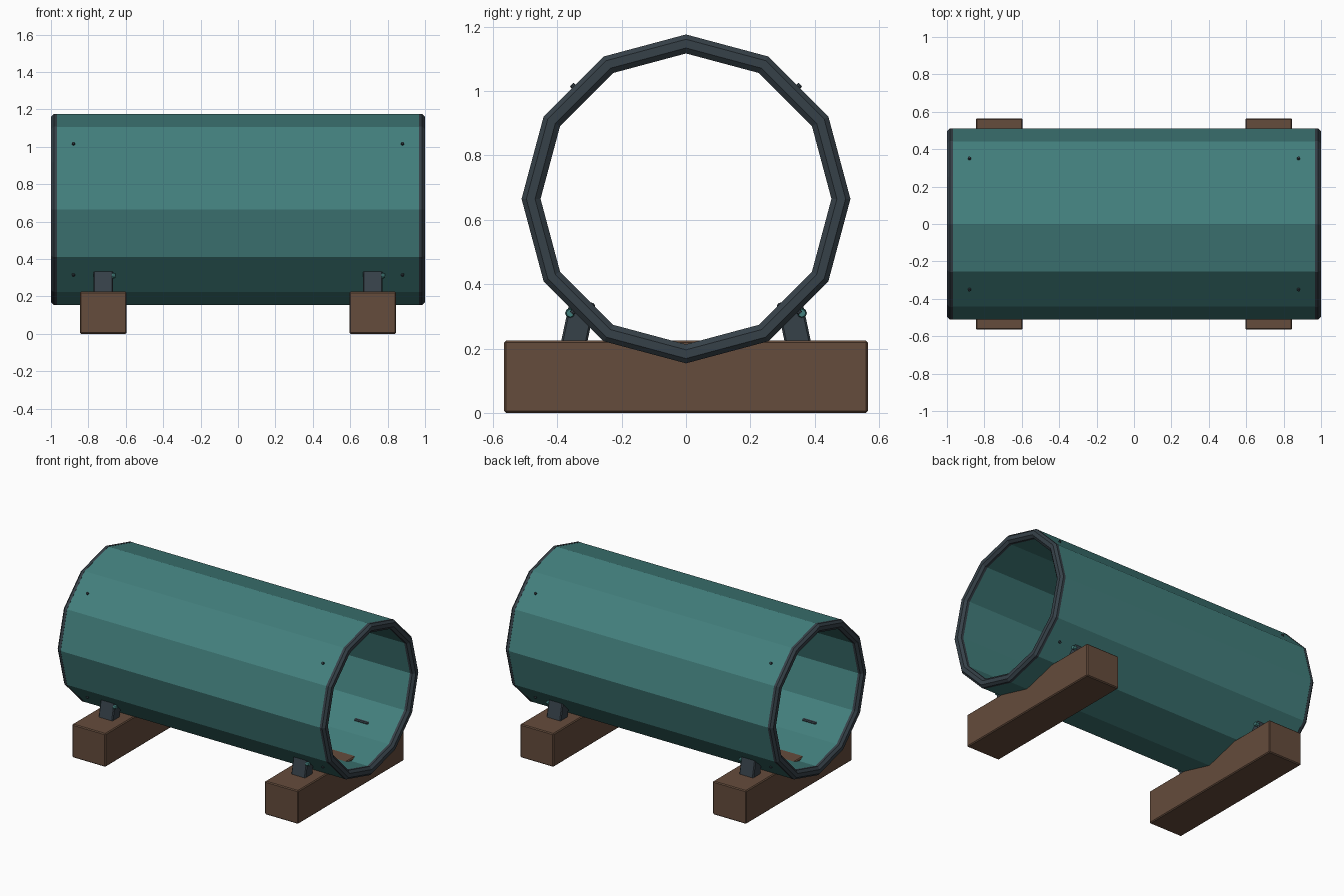
import bpy, bmesh, math
from mathutils import Matrix, Vector

default = bpy.data.objects.get("Cube")
if default:
    bpy.data.objects.remove(default, do_unlink=True)

SIDES, RADIUS, AXIS_Z = 12, 0.51, 0.665


def material(name, rgb):
    m = bpy.data.materials.new(name)
    m.use_nodes = True
    m.diffuse_color = (*rgb, 1)
    m.node_tree.nodes["Principled BSDF"].inputs["Base Color"].default_value = (*rgb, 1)
    return m


teal = material("teal_paint", (0.056, 0.215, 0.207))
steel = material("dark_steel", (0.037, 0.053, 0.066))
wood = material("brown_wood", (0.13, 0.072, 0.045))


def finish(name, bm, mat):
    bmesh.ops.recalc_face_normals(bm, faces=bm.faces)
    mesh = bpy.data.meshes.new(name)
    bm.to_mesh(mesh)
    bm.free()
    mesh.materials.append(mat)
    obj = bpy.data.objects.new(name, mesh)
    bpy.context.collection.objects.link(obj)
    return obj


def ring(name, profile, mat):
    """Sweep a closed (x, radius) profile around the tube axis."""
    bm = bmesh.new()
    loops = []
    for i in range(SIDES):
        a = math.tau * i / SIDES
        loops.append([bm.verts.new((x, r * math.sin(a), AXIS_Z + r * math.cos(a)))
                      for x, r in profile])
    n = len(profile)
    for i in range(SIDES):
        here, there = loops[i], loops[(i + 1) % SIDES]
        for j in range(n):
            k = (j + 1) % n
            bm.faces.new((here[j], here[k], there[k], there[j]))
    return finish(name, bm, mat)


def block(name, centre, size, tilt, mat, bevel):
    bm = bmesh.new()
    bmesh.ops.create_cube(bm, size=1, matrix=Matrix.Diagonal((*size, 1)))
    bmesh.ops.bevel(bm, geom=bm.edges[:], offset=bevel, segments=1, affect='EDGES')
    bm.transform(Matrix.Translation(centre) @ Matrix.Rotation(tilt, 4, 'X'))
    return finish(name, bm, mat)


def stud(name, centre, direction, radius, length, mat):
    bm = bmesh.new()
    turn = Vector(direction).to_track_quat('Z', 'Y').to_matrix().to_4x4()
    bmesh.ops.create_cone(bm, cap_ends=True, segments=8, radius1=radius,
                          radius2=radius * 0.75, depth=length,
                          matrix=Matrix.Translation(centre) @ turn)
    return finish(name, bm, mat)


# Open twelve-sided tube
ring("tube_shell", [(-0.975, RADIUS), (0.975, RADIUS),
                    (0.975, 0.453), (-0.975, 0.453)], teal)

for s, side in ((-1, "right"), (1, "left")):
    # Chamfered end rim
    rim = [(0.968, RADIUS + 0.001), (0.985, RADIUS + 0.001), (1.0, 0.496),
           (1.0, 0.469), (0.985, 0.452), (0.968, 0.452)]
    ring(f"end_rim_{side}", [(s * x, r) for x, r in rim], steel)

    # Timber cross beam
    bx = s * 0.72
    block(f"beam_{side}", (bx, 0, 0.1125), (0.25, 1.13, 0.225), 0, wood, 0.006)

    for t, end in ((-1, "front"), (1, "back")):
        # Leaning bracket with a bolt on its side
        block(f"bracket_{side}_{end}", (bx, t * 0.337, 0.27), (0.106, 0.08, 0.16),
              t * math.radians(12), steel, 0.006)
        stud(f"bracket_bolt_{side}_{end}", (bx + 0.056, t * 0.36, 0.31),
             (1, 0, 0), 0.016, 0.02, teal)

        # Rivets in the middle of the slanted facets
        for u, level in ((-1, "lower"), (1, "upper")):
            d = Vector((0, t, u)).normalized()
            apothem = RADIUS * math.cos(math.pi / SIDES)
            centre = Vector((s * 0.88, 0, AXIS_Z)) + d * apothem
            stud(f"rivet_{side}_{end}_{level}", centre, d, 0.01, 0.02, steel)
